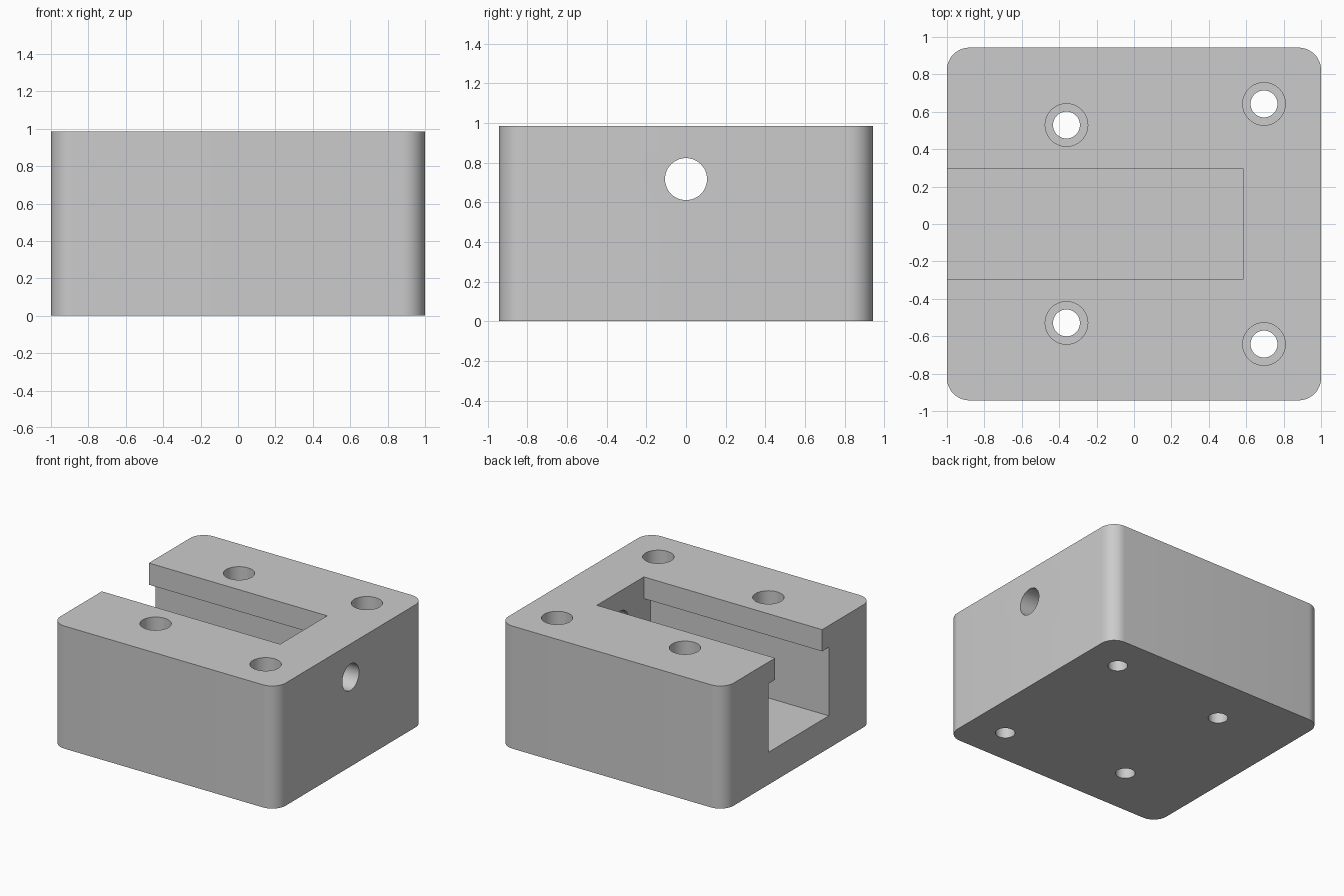
import bpy
import bmesh
import math
from mathutils import Matrix

default = bpy.data.objects.get("Cube")
if default:
    bpy.data.objects.remove(default, do_unlink=True)

HEIGHT = 0.984
LIP_BOTTOM = 0.81
FLOOR = 0.26
SLOT_END = 0.583
BORE_BOTTOM = 0.48

# Single grey material
grey = bpy.data.materials.new("plain grey")
grey.use_nodes = True
grey.diffuse_color = (0.6, 0.6, 0.6, 1)
grey.node_tree.nodes["Principled BSDF"].inputs["Base Color"].default_value = (0.6, 0.6, 0.6, 1)


def make_object(name, bm):
    mesh = bpy.data.meshes.new(name)
    bm.to_mesh(mesh)
    bm.free()
    mesh.materials.append(grey)
    obj = bpy.data.objects.new(name, mesh)
    bpy.context.collection.objects.link(obj)
    return obj


def box(name, low, high, corner=0):
    bm = bmesh.new()
    bmesh.ops.create_cube(bm, size=1)
    for v in bm.verts:
        v.co = [a if c < 0 else b for c, a, b in zip(v.co, low, high)]
    if corner:
        upright = [e for e in bm.edges
                   if abs(e.verts[0].co.z - e.verts[1].co.z) > 0.1]
        bmesh.ops.bevel(bm, geom=upright, offset=corner, segments=12,
                        profile=0.5, affect='EDGES')
    return make_object(name, bm)


def cylinder(name, radius, length, centre, along_x=False):
    bm = bmesh.new()
    turn = Matrix.Rotation(math.pi / 2 if along_x else 0, 4, 'Y')
    bmesh.ops.create_cone(bm, cap_ends=True, segments=48, radius1=radius,
                          radius2=radius, depth=length,
                          matrix=Matrix.Translation(centre) @ turn)
    return make_object(name, bm)


# Block with rounded upright corners
block = box("block", (-1, -0.943, 0), (1, 0.943, HEIGHT), corner=0.12)

# T-shaped slot, open at one end, and the round hole through its end wall
cutters = [
    box("slot_mouth", (-1.2, -0.298, LIP_BOTTOM - 0.1), (SLOT_END, 0.298, 1.2)),
    box("slot_channel", (-1.2, -0.383, FLOOR), (SLOT_END, 0.383, LIP_BOTTOM)),
    cylinder("end_hole", 0.106, 1, (0.8, 0, 0.717), along_x=True),
]

# Four counterbored screw holes
for x, y in ((0.695, 0.642), (-0.361, 0.529)):
    for side in (-1, 1):
        cutters.append(cylinder("screw_hole", 0.072, 2, (x, side * y, 0.5)))
        cutters.append(cylinder("counterbore", 0.114, 1,
                                (x, side * y, BORE_BOTTOM + 0.5)))

# Cut the block, then discard the cutters
bpy.context.view_layer.objects.active = block
for cutter in cutters:
    cutter.hide_render = True
    cut = block.modifiers.new(cutter.name, 'BOOLEAN')
    cut.operation = 'DIFFERENCE'
    cut.solver = 'EXACT'
    cut.object = cutter
    bpy.ops.object.modifier_apply(modifier=cut.name)
    bpy.data.objects.remove(cutter, do_unlink=True)

# Smooth the round walls, keep the edges sharp
bpy.ops.object.select_all(action='DESELECT')
block.select_set(True)
bpy.ops.object.shade_smooth_by_angle(angle=math.radians(30))
